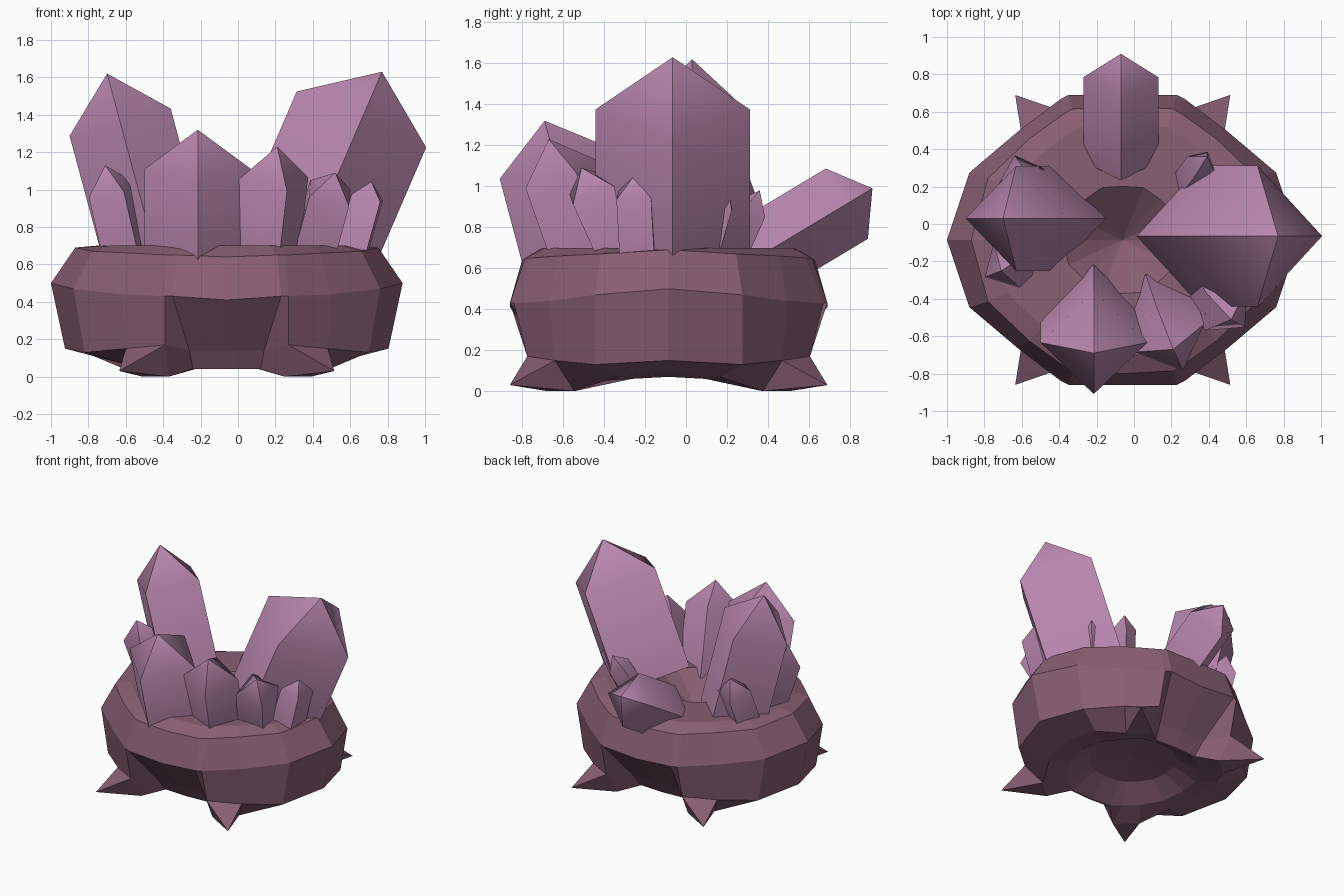
import bpy, bmesh, math
from mathutils import Vector

cube = bpy.data.objects.get("Cube")
if cube:
    bpy.data.objects.remove(cube, do_unlink=True)


def material(name, rgb):
    m = bpy.data.materials.new(name)
    m.use_nodes = True
    m.diffuse_color = (*rgb, 1)
    m.node_tree.nodes["Principled BSDF"].inputs["Base Color"].default_value = (*rgb, 1)
    return m


ROCK = material("dusky rock", (0.25, 0.115, 0.17))
CRYSTAL = material("pink crystal", (0.48, 0.24, 0.42))
CENTRE = Vector((-0.06, -0.085, 0))


def make(name, bm, mat):
    bmesh.ops.recalc_face_normals(bm, faces=bm.faces)
    mesh = bpy.data.meshes.new(name)
    bm.to_mesh(mesh)
    bm.free()
    mesh.materials.append(mat)
    ob = bpy.data.objects.new(name, mesh)
    bpy.context.collection.objects.link(ob)
    return ob


def full_ring(quarter):
    """Mirror points running from the side to the front into a closed ring."""
    q = [Vector(p) for p in quarter]
    half = q + [Vector((-p.x, p.y, p.z)) for p in q[-2::-1]]
    return half + [Vector((p.x, -p.y, p.z)) for p in half[-2:0:-1]]


def scaled(quarter, s, z):
    return [(x * s, y * s, z) for x, y, _ in quarter]


# Rock base: rings from the underside bowl up to the sunken top,
# with a panel leaning inward at the front and back
rim = [(.47, 0, .07), (.44, .18, .06), (.34, .33, .05), (.25, .41, .05), (.17, .45, .04), (0, .46, .04)]
sole = [(.6, 0, .09), (.56, .25, .07), (.45, .46, .0), (.31, .59, .0), (.18, .47, .04), (0, .48, .04)]
foot = [(.865, 0, .15), (.76, .36, .13), (.54, .555, .15), (.33, .69, .17), (.2, .54, .14), (0, .54, .14)]
waist = [(.94, 0, .5), (.82, .36, .47), (.56, .58, .44), (.33, .755, .43), (.29, .775, .43), (0, .775, .41)]
shoulder = [(.81, 0, .69), (.72, .33, .67), (.5, .54, .66), (.32, .67, .65), (.27, .7, .65), (0, .715, .64)]
rings = [scaled(rim, .65, .15), rim, sole, foot, waist, shoulder,
         scaled(shoulder, .86, .7), scaled(shoulder, .4, .7)]

bm = bmesh.new()
loops = [[bm.verts.new(p + CENTRE) for p in full_ring(r)] for r in rings]
n = len(loops[0])
for low, high in zip(loops, loops[1:]):
    for i in range(n):
        j = (i + 1) % n
        bm.faces.new((low[i], low[j], high[j], high[i]))
for loop, z in ((loops[0], .18), (loops[-1], .45)):
    hub = bm.verts.new(CENTRE + Vector((0, 0, z)))
    for i in range(n):
        bm.faces.new((loop[i], loop[(i + 1) % n], hub))
make("rock_base", bm, ROCK)

# Pointed feet growing from the four corners of the rock
for side, sx in (("left", 1), ("right", -1)):
    for end, sy in (("back", 1), ("front", -1)):
        bm = bmesh.new()
        tip, *base = [bm.verts.new(CENTRE + Vector((x * sx, y * sy, z))) for x, y, z in (
            (.575, .775, .03), foot[2], foot[3], sole[3], sole[2])]
        for i in range(4):
            bm.faces.new((base[i], base[(i + 1) % 4], tip))
        bm.faces.new(base)
        make(f"{end}_{side}_spike", bm, ROCK)


def crystal(name, centre, tip, radius, angle=0, ground=.58):
    """Four-sided leaning prism with a pyramid point, one ridge facing angle."""
    c, t = Vector(centre), Vector(tip)
    axis = (t - c).normalized()
    a = math.radians(angle)
    u = Vector((math.cos(a), math.sin(a), 0))
    u = (u - axis * u.dot(axis)).normalized()
    v = axis.cross(u)
    root = c - axis * ((c.z - ground) / axis.z)
    bm = bmesh.new()
    low, high = ([bm.verts.new(o + d * radius) for d in (u, v, -u, -v)] for o in (root, c))
    point = bm.verts.new(t)
    for i in range(4):
        j = (i + 1) % 4
        bm.faces.new((low[i], low[j], high[j], high[i]))
        bm.faces.new((high[i], high[j], point))
    bm.faces.new(low)
    ob = make(name, bm, CRYSTAL)
    # Soft turn from body to point, crisp long ridges
    bpy.ops.object.select_all(action="DESELECT")
    ob.select_set(True)
    bpy.context.view_layer.objects.active = ob
    bpy.ops.object.shade_smooth_by_angle(angle=math.radians(50))


# Large crystals
crystal("left_crystal", (.66, -.065, 1.375), (.77, -.065, 1.63), .377, ground=.68)
crystal("right_crystal", (-.63, .03, 1.36), (-.70, .03, 1.62), .28)
crystal("back_crystal", (-.07, .785, .915), (-.07, .91, .99), .2, 90, .645)
crystal("front_crystal", (-.215, -.634, 1.11), (-.215, -.69, 1.32), .285, 90)
crystal("front_left_crystal", (.19, -.61, 1.06), (.21, -.67, 1.23), .2, -68)

# Small crystals tucked between the large ones
crystal("small_right_front_crystal", (-.68, -.22, 1.0), (-.71, -.25, 1.13), .14, 30)
crystal("small_right_back_crystal", (-.6, .26, .93), (-.6, .31, 1.04), .125, 20)
crystal("small_left_front_crystal", (.49, -.46, .98), (.52, -.51, 1.09), .155, -45)
crystal("small_left_side_crystal", (.685, -.25, .96), (.71, -.255, 1.05), .12, 40)
crystal("small_left_back_crystal", (.36, .32, .89), (.39, .36, .98), .085, 60)
crystal("tiny_left_crystal", (.55, .19, .9), (.57, .21, .97), .05, 45)
